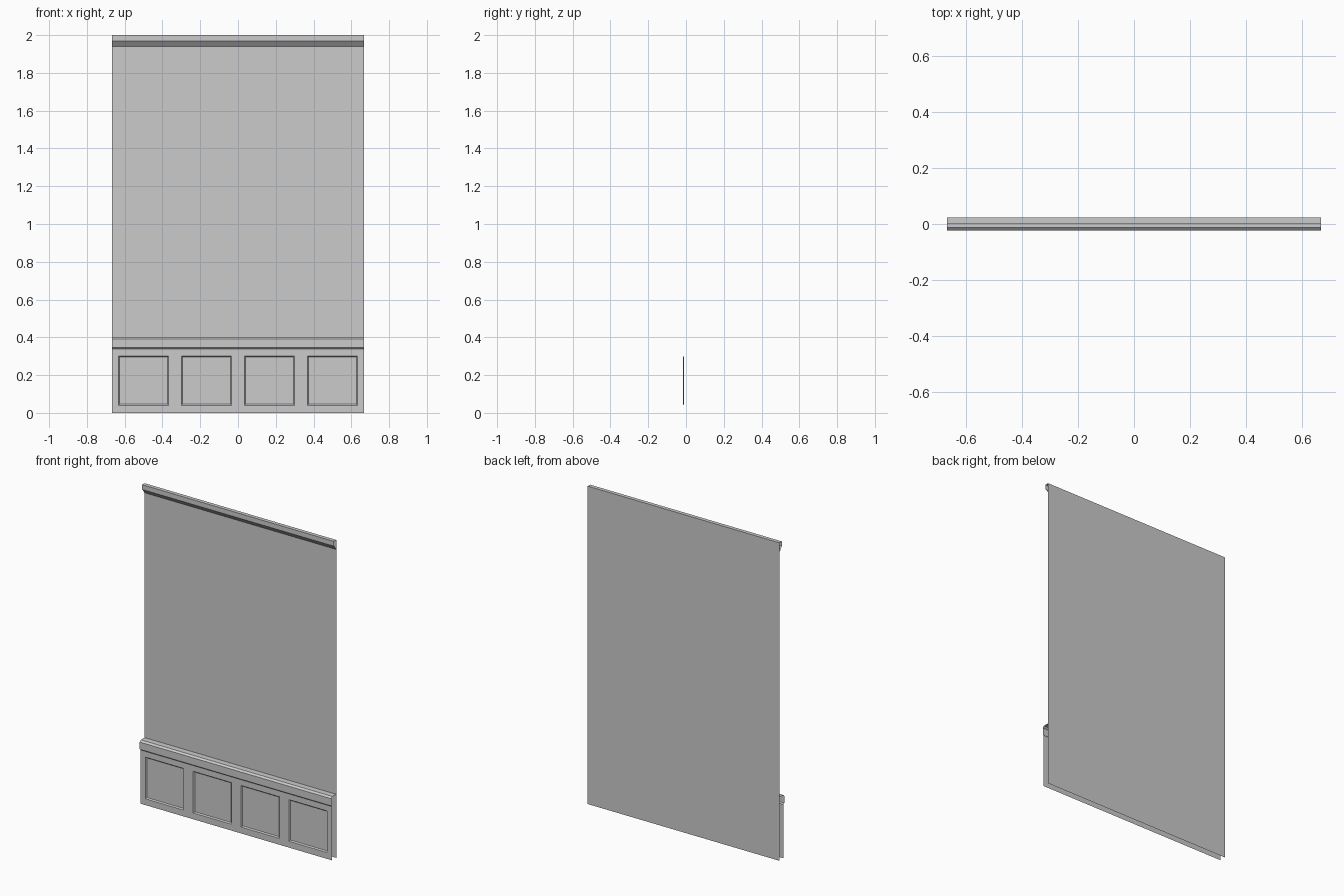
import bpy, bmesh

if "Cube" in bpy.data.objects:
    bpy.data.objects.remove(bpy.data.objects["Cube"], do_unlink=True)

HALF = 0.667      # half the wall width
BACK = 0.024      # plane of the wall sheet
PANEL = -0.017    # plane of the wainscot face

paint = bpy.data.materials.new("grey_paint")
paint.use_nodes = True
grey = (0.6, 0.6, 0.6, 1)
paint.diffuse_color = grey
paint.node_tree.nodes["Principled BSDF"].inputs["Base Color"].default_value = grey


def finish(name, bm):
    mesh = bpy.data.meshes.new(name)
    bm.to_mesh(mesh)
    bm.free()
    mesh.materials.append(paint)
    obj = bpy.data.objects.new(name, mesh)
    bpy.context.collection.objects.link(obj)
    return obj


def sweep(name, profile):
    """Open strip: a (y, z) profile drawn along the wall width."""
    bm = bmesh.new()
    rows = [[bm.verts.new((x, y, z)) for x in (-HALF, HALF)] for y, z in profile]
    for low, high in zip(rows, rows[1:]):
        bm.faces.new((low[0], low[1], high[1], high[0]))
    return finish(name, bm)


# Wall sheets
sweep("lower_wall", [(BACK, 0), (BACK, 0.4)])
sweep("upper_wall", [(BACK, 0.4), (BACK, 1.94)])

# Crown moulding with sloped underside
sweep("crown_moulding", [(BACK, 1.94), (0, 1.97), (0, 2), (BACK, 2), (BACK, 1.94)])

# Chair rail with chamfered top edge
sweep("chair_rail", [(PANEL, 0.338), (-0.024, 0.345), (-0.024, 0.39),
                     (-0.013, 0.4), (BACK, 0.4)])

# Wainscot face: a grid whose inner cells become recessed panels
xs = [-HALF]
for i in range(4):
    centre = (i - 1.5) / 3
    xs += [centre - 0.133, centre + 0.133]
xs.append(HALF)
zs = [0, 0.04, 0.302, 0.338]

bm = bmesh.new()
grid = [[bm.verts.new((x, PANEL, z)) for x in xs] for z in zs]
recesses = []
for r in range(len(zs) - 1):
    for c in range(len(xs) - 1):
        face = bm.faces.new((grid[r][c], grid[r][c + 1],
                             grid[r + 1][c + 1], grid[r + 1][c]))
        if r == 1 and c % 2 == 1:
            recesses.append(face)
bm.normal_update()
bmesh.ops.inset_individual(bm, faces=recesses, thickness=0.009, depth=-0.007)
finish("wainscot_panels", bm)
